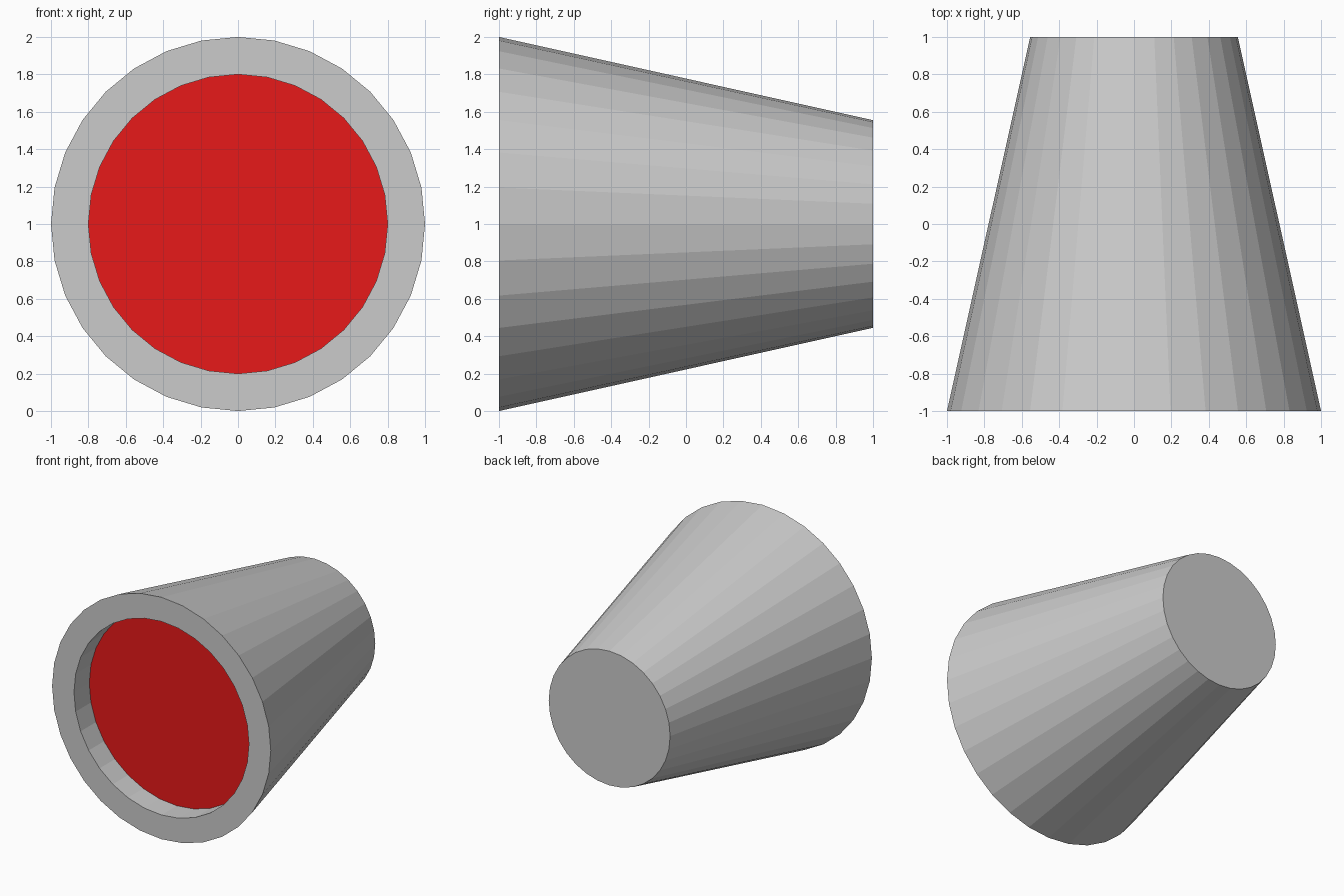
import bpy, bmesh
from math import radians
from mathutils import Matrix, Vector

if "Cube" in bpy.data.objects:
    bpy.data.objects.remove(bpy.data.objects["Cube"])

SIDES = 32
CENTRE = Vector((0, 0, 1))

bm = bmesh.new()

# Tapered housing lying along y, wide end facing the front
bmesh.ops.create_cone(bm, cap_ends=True, segments=SIDES,
                      radius1=1.0, radius2=0.555, depth=2.0,
                      matrix=Matrix.Translation(CENTRE) @ Matrix.Rotation(radians(-90), 4, 'X'))
# Turn so vertices always fall on the x and z axes
bm.normal_update()
front = min(bm.faces, key=lambda f: f.calc_center_median().y)


def extrude(face):
    return bmesh.ops.extrude_discrete_faces(bm, faces=[face])["faces"][0]


# Front rim
lens = extrude(front)
for v in lens.verts:
    v.co.x *= 0.8
    v.co.z = CENTRE.z + (v.co.z - CENTRE.z) * 0.8

# Recess with the red disc at its bottom
lens = extrude(lens)
for v in lens.verts:
    v.co.y += 0.2
lens.material_index = 1

bmesh.ops.recalc_face_normals(bm, faces=bm.faces)
mesh = bpy.data.meshes.new("lamp_housing")
bm.to_mesh(mesh)
bm.free()

grey = bpy.data.materials.new("housing_grey")
red = bpy.data.materials.new("lens_red")
red.diffuse_color = (0.8, 0.01, 0.01, 1)
red.use_nodes = True
red.node_tree.nodes["Principled BSDF"].inputs["Base Color"].default_value = red.diffuse_color
mesh.materials.append(None)
mesh.materials.append(red)
bpy.data.materials.remove(grey)

housing = bpy.data.objects.new("lamp_housing", mesh)
bpy.context.collection.objects.link(housing)
